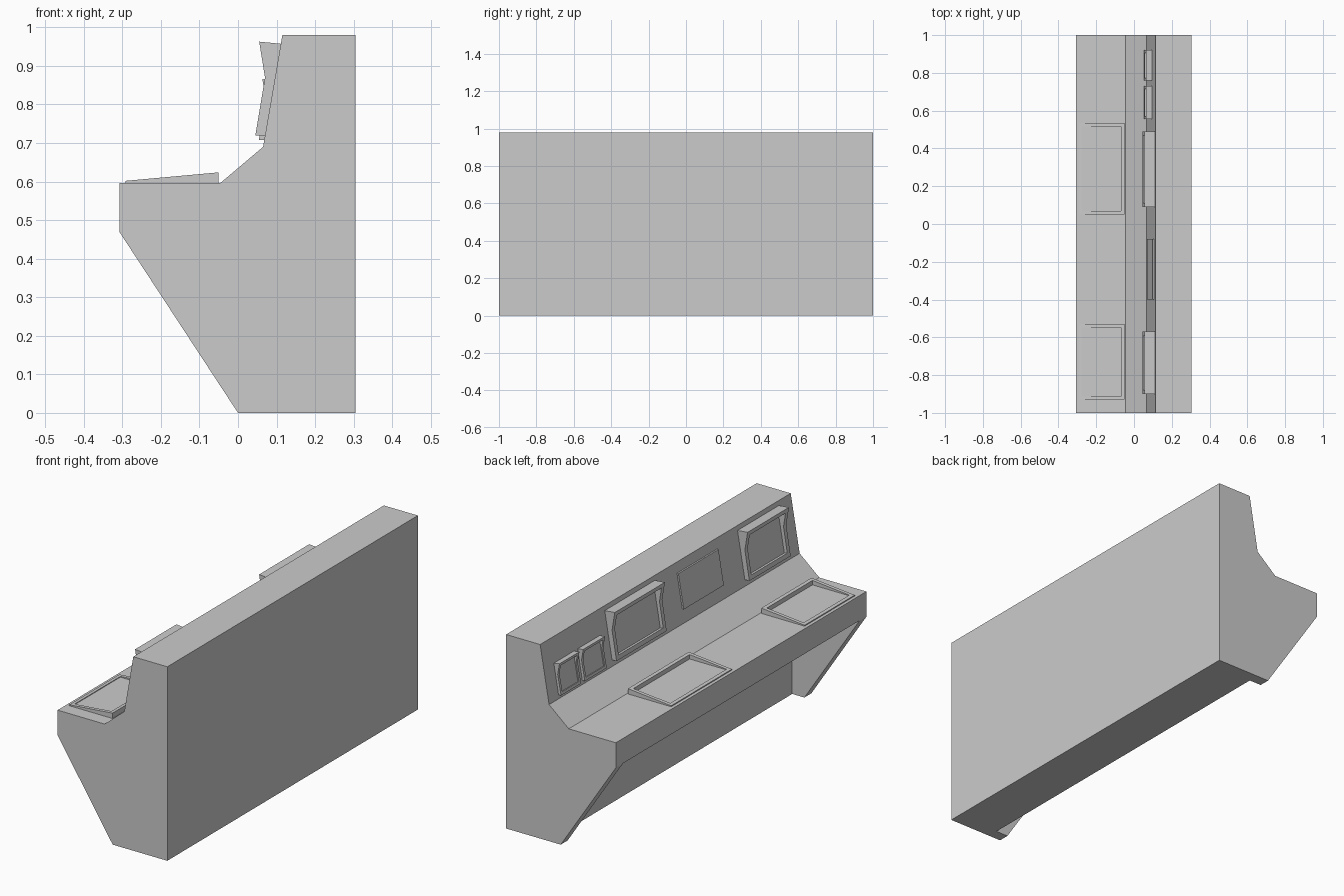
import bpy, bmesh

if "Cube" in bpy.data.objects:
    bpy.data.objects.remove(bpy.data.objects["Cube"])


def extrude(name, profiles):
    """One object made of xz polygons, each extruded from y0 to y1."""
    bm = bmesh.new()
    for pts, y0, y1 in profiles:
        a = [bm.verts.new((x, y0, z)) for x, z in pts]
        b = [bm.verts.new((x, y1, z)) for x, z in pts]
        bm.faces.new(a)
        bm.faces.new(b[::-1])
        n = len(pts)
        for i in range(n):
            j = (i + 1) % n
            bm.faces.new((a[j], a[i], b[i], b[j]))
    bmesh.ops.recalc_face_normals(bm, faces=bm.faces[:])
    me = bpy.data.meshes.new(name)
    bm.to_mesh(me)
    bm.free()
    ob = bpy.data.objects.new(name, me)
    bpy.context.collection.objects.link(ob)
    return ob


def wall_x(z):
    """Front surface of the leaning back board at height z."""
    return 0.065 + 0.05 * (z - 0.69) / 0.29


def lerp(p, q, t):
    return (p[0] + (q[0] - p[0]) * t, p[1] + (q[1] - p[1]) * t)


# Console body with knee space cut out between two end panels
body = extrude("console_body", [([
    (0, 0), (0.305, 0), (0.305, 0.98), (0.115, 0.98), (0.065, 0.69),
    (-0.045, 0.597), (-0.308, 0.597), (-0.308, 0.47)], -1, 1)])
cutter = extrude("knee_space_cutter", [(
    [(-0.5, -0.1), (0.068, -0.1), (0.068, 0.471), (-0.5, 0.471)], -0.945, 0.945)])
cutter.hide_render = True
cutter.hide_viewport = True
mod = body.modifiers.new("knee_space", 'BOOLEAN')
mod.operation = 'DIFFERENCE'
mod.solver = 'EXACT'
mod.object = cutter


# Hooded monitors: bent side cheeks, hood on top, sill below, sunken screen
def monitor(name, y0, y1, low, bend, top, rim):
    e = 0.004
    wl, wb, wt = [(wall_x(p[1]) + e, p[1]) for p in (low, bend, top)]
    wt = (wt[0], wt[1] - 0.006)
    side = [wl, low, bend, top, wt]
    t_top = rim / (top[1] - bend[1])
    t_low = rim / (bend[1] - low[1])
    hood = [wt, top, lerp(top, bend, t_top), lerp(wt, wb, t_top * 0.7)]
    sill = [wl, low, lerp(low, bend, t_low), lerp(wl, wb, t_low * 0.7)]
    extrude(name + "_frame", [(side, y0, y0 + rim), (side, y1 - rim, y1),
                              (hood, y0 + rim, y1 - rim), (sill, y0 + rim, y1 - rim)])
    plate(name + "_screen", y0 + rim, y1 - rim, low[1] + rim * 0.6, top[1] - rim, 0.008)


def plate(name, y0, y1, z0, z1, depth):
    a, b = wall_x(z0), wall_x(z1)
    extrude(name, [([(a + 0.003, z0), (a - depth, z0), (b - depth, z1), (b + 0.003, z1)], y0, y1)])


for name, y0, y1 in (("left_monitor", 0.09, 0.49), ("right_monitor", -0.90, -0.57)):
    monitor(name, y0, y1, (0.045, 0.72), (0.07, 0.87), (0.055, 0.963), 0.022)
for name, y0, y1 in (("small_monitor_outer", 0.76, 0.92), ("small_monitor_inner", 0.555, 0.73)):
    monitor(name, y0, y1, (0.054, 0.708), (0.073, 0.81), (0.063, 0.866), 0.014)

# Flat display between the monitors
plate("flat_display", -0.40, -0.08, 0.757, 0.93, 0.008)


# Wedge-shaped desk trays, open in the middle
def desk_tray(name, y0, y1, rim=0.018):
    xb, xf, zb, zf, base = -0.05, -0.292, 0.624, 0.602, 0.594

    def top(x):
        return zf + (zb - zf) * (x - xf) / (xb - xf)

    def wedge(xa, xc):
        return [(xa, base), (xc, base), (xc, top(xc)), (xa, top(xa))]

    extrude(name + "_rim", [(wedge(xf, xb), y0, y0 + rim), (wedge(xf, xb), y1 - rim, y1),
                            (wedge(xb - rim, xb), y0 + rim, y1 - rim),
                            (wedge(xf, xf + rim), y0 + rim, y1 - rim)])
    extrude(name + "_panel", [([(xf + rim, base), (xb - rim, base), (xb - rim, 0.6),
                                (xf + rim, 0.6)], y0 + rim, y1 - rim)])


desk_tray("left_desk_tray", 0.05, 0.535)
desk_tray("right_desk_tray", -0.93, -0.53)
